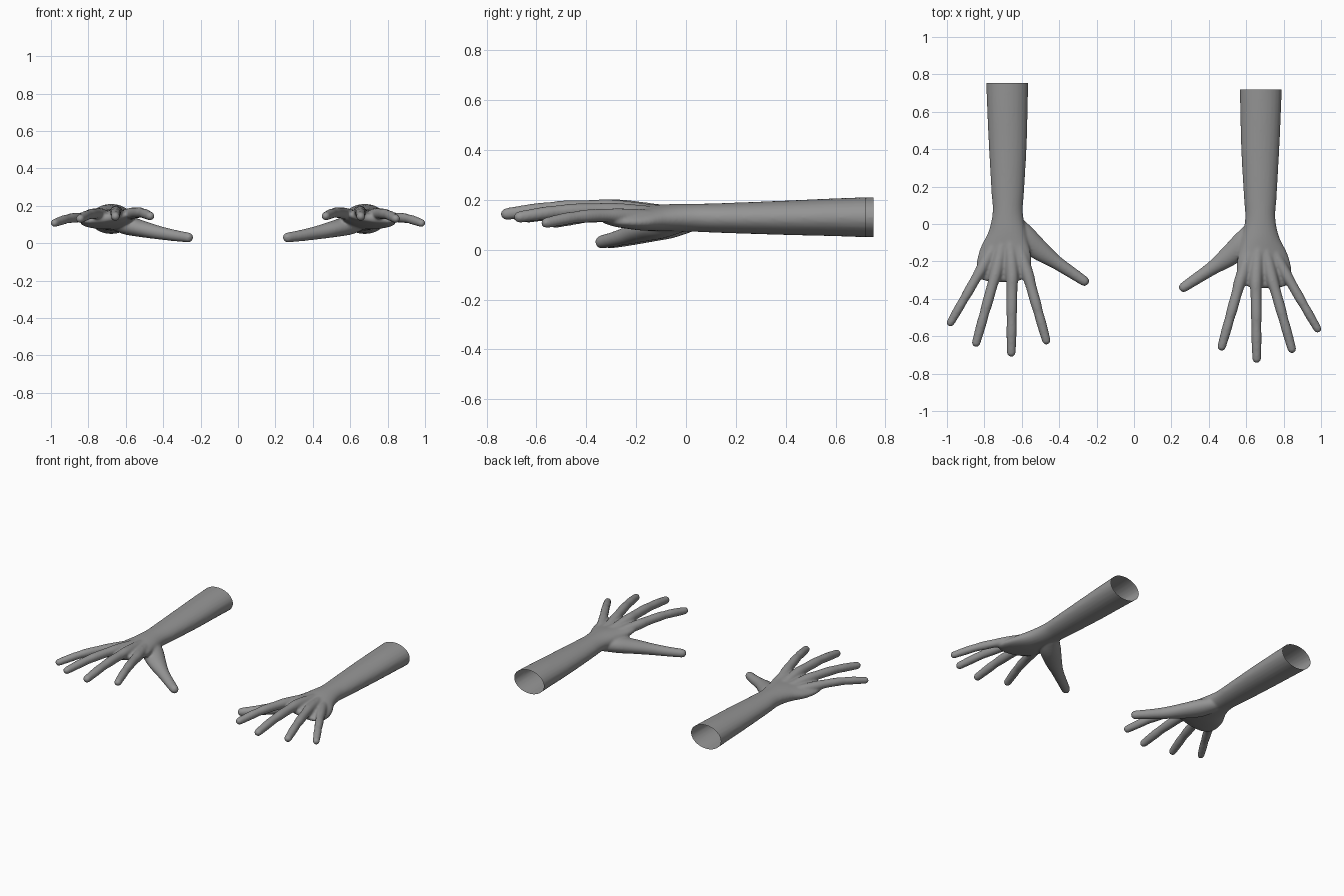
import bpy, bmesh, math
from mathutils import Vector

cube = bpy.data.objects.get("Cube")
if cube:
    bpy.data.objects.remove(cube, do_unlink=True)

grey = bpy.data.materials.new("plain grey")
grey.use_nodes = True
colour = (0.3, 0.3, 0.3, 1)
grey.diffuse_color = colour
grey.node_tree.nodes["Principled BSDF"].inputs["Base Color"].default_value = colour


def spline(points, steps=6):
    """Catmull-Rom through sections of any dimension."""
    p = [Vector(q) for q in points]
    p = [2 * p[0] - p[1]] + p + [2 * p[-1] - p[-2]]
    out = []
    for a, b, c, d in zip(p, p[1:], p[2:], p[3:]):
        for i in range(steps):
            t = i / steps
            out.append(0.5 * (2 * b + (c - a) * t + (2 * a - 5 * b + 4 * c - d) * t * t
                              + (3 * b - a - 3 * c + d) * t ** 3))
    return out + [p[-2]]


def loft(bm, points, sides=24):
    """Closed limb through sections (x, y, z, half width, half height, roll), round tip."""
    secs = spline(points)
    centres = [Vector(s[:3]) for s in secs]
    last = len(secs) - 1
    rings = []

    def ring(c, tangent, w, h, roll):
        side = tangent.cross(Vector((0, 0, 1))).normalized()
        up = side.cross(tangent)
        u = side * math.cos(roll) + up * math.sin(roll)
        v = up * math.cos(roll) - side * math.sin(roll)
        angles = [math.tau * k / sides for k in range(sides)]
        rings.append([bm.verts.new(c + u * w * math.cos(a) + v * h * math.sin(a)) for a in angles])

    for i, s in enumerate(secs):
        tangent = (centres[min(i + 1, last)] - centres[max(i - 1, 0)]).normalized()
        ring(centres[i], tangent, *s[3:])
    w, h, roll = secs[-1][3:]
    for a in (0.4, 0.8, 1.15, 1.4):
        ring(centres[-1] + tangent * h * math.sin(a), tangent,
             w * math.cos(a), h * math.cos(a), roll)
    for r, q in zip(rings, rings[1:]):
        for k in range(sides):
            n = (k + 1) % sides
            bm.faces.new((r[k], r[n], q[n], q[k]))
    bm.faces.new(rings[0][::-1])
    bm.faces.new(rings[-1])


# Forearm running into the palm
forearm = [
    (0.678, 0.80, 0.13, 0.115, 0.083, 0),
    (0.677, 0.60, 0.13, 0.109, 0.076, 0),
    (0.675, 0.40, 0.128, 0.102, 0.069, 0),
    (0.675, 0.15, 0.127, 0.088, 0.060, 0),
    (0.675, 0.03, 0.128, 0.081, 0.056, 0),
    (0.677, -0.08, 0.128, 0.102, 0.054, 0.08),
    (0.687, -0.18, 0.127, 0.138, 0.047, 0.14),
    (0.698, -0.27, 0.132, 0.148, 0.037, 0.16),
    (0.698, -0.32, 0.135, 0.125, 0.024, 0.16),
]
thumb = [
    (0.650, -0.02, 0.110, 0.050, 0.040, 0),
    (0.590, -0.10, 0.095, 0.066, 0.050, 0),
    (0.510, -0.17, 0.076, 0.056, 0.044, 0),
    (0.420, -0.235, 0.056, 0.038, 0.036, 0),
    (0.330, -0.295, 0.040, 0.031, 0.030, 0),
    (0.266, -0.338, 0.031, 0.027, 0.027, 0),
]
# Fingers: wrist end, knuckle, tip
fingers = [
    ((0.635, -0.10, 0.145), (0.572, -0.29, 0.158), (0.469, -0.655, 0.145), 0.029),
    ((0.665, -0.10, 0.150), (0.652, -0.29, 0.168), (0.656, -0.720, 0.143), 0.030),
    ((0.695, -0.10, 0.145), (0.735, -0.28, 0.156), (0.844, -0.668, 0.131), 0.029),
    ((0.720, -0.10, 0.135), (0.808, -0.26, 0.136), (0.981, -0.560, 0.108), 0.027),
]


def finger(bm, root, knuckle, tip, r):
    root, knuckle, tip = Vector(root), Vector(knuckle), Vector(tip)
    path = [(*root, r, r * 0.9, 0), (*knuckle, r * 1.12, r * 1.1, 0)]
    # Slight swelling at the two finger joints
    for t, k in ((0.22, 0.98), (0.45, 0.98), (0.6, 0.88), (0.74, 0.91), (1, 0.8)):
        c = knuckle.lerp(tip, t)
        c.z += 0.012 * math.sin(math.pi * t)
        path.append((*c, r * k, r * k, 0))
    loft(bm, path)


# Blend all parts into one skin
bm = bmesh.new()
loft(bm, forearm)
loft(bm, thumb)
for f in fingers:
    finger(bm, *f)
bmesh.ops.recalc_face_normals(bm, faces=bm.faces)
raw = bpy.data.meshes.new("hand_blank")
bm.to_mesh(raw)
bm.free()
blank = bpy.data.objects.new("hand_blank", raw)
bpy.context.collection.objects.link(blank)
remesh = blank.modifiers.new("blend", 'REMESH')
remesh.mode = 'VOXEL'
remesh.voxel_size = 0.0065
smooth = blank.modifiers.new("soften", 'SMOOTH')
smooth.factor = 0.5
smooth.iterations = 10
skin = bpy.data.meshes.new_from_object(blank.evaluated_get(bpy.context.evaluated_depsgraph_get()))
bpy.data.objects.remove(blank, do_unlink=True)

# Left and right arms, each cut open at the elbow end
for name, sign, shift in (("left_arm", 1, 0), ("right_arm", -1, 0.033)):
    bm = bmesh.new()
    bm.from_mesh(skin)
    bmesh.ops.bisect_plane(bm, geom=bm.verts[:] + bm.edges[:] + bm.faces[:],
                           plane_co=(0, 0.72, 0), plane_no=(0, 1, 0), clear_outer=True)
    for v in bm.verts:
        v.co.x *= sign
        v.co.y += shift
    if sign < 0:
        bmesh.ops.reverse_faces(bm, faces=bm.faces)
    for f in bm.faces:
        f.smooth = True
        f.material_index = 0
    mesh = bpy.data.meshes.new(name)
    bm.to_mesh(mesh)
    bm.free()
    mesh.materials.clear()
    mesh.materials.append(grey)
    arm = bpy.data.objects.new(name, mesh)
    bpy.context.collection.objects.link(arm)
